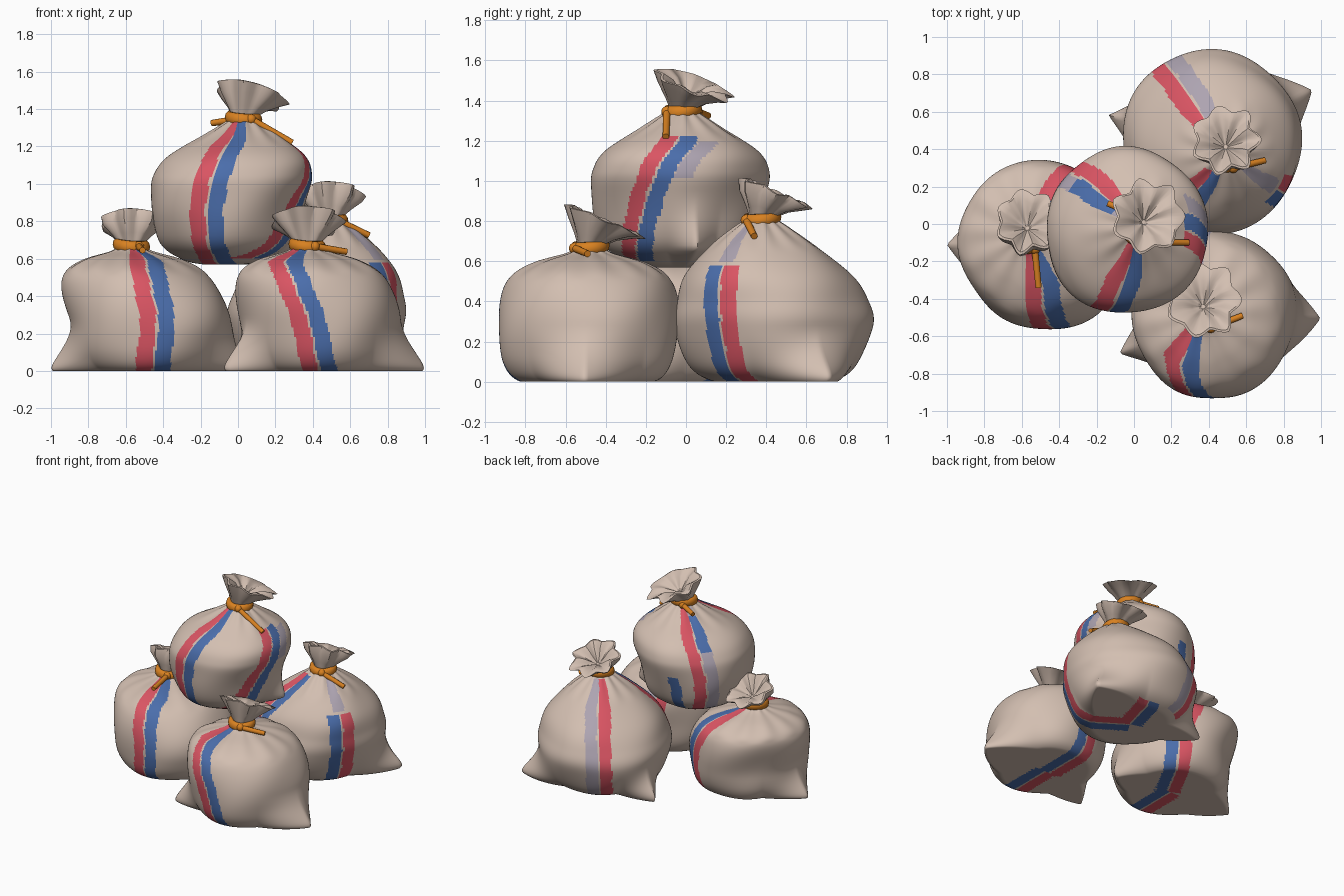
import bpy, bmesh, math, random
from mathutils import Vector

if "Cube" in bpy.data.objects:
    bpy.data.objects.remove(bpy.data.objects["Cube"])

random.seed(4)
TAU = 2 * math.pi


def material(name, *rgb):
    m = bpy.data.materials.new(name)
    m.diffuse_color = (*rgb, 1)
    m.use_nodes = True
    m.node_tree.nodes["Principled BSDF"].inputs["Base Color"].default_value = m.diffuse_color
    return m


cloth_mats = [material("cloth_beige", 0.65, 0.52, 0.44), material("stripe_red", 0.70, 0.09, 0.125),
              material("stripe_blue", 0.07, 0.155, 0.41), material("stripe_pale", 0.42, 0.37, 0.44)]
CLOTH, RED, BLUE, PALE = range(4)
rope_mat = material("rope_orange", 0.69, 0.22, 0.015)


def finish(bm, name, mats, angle):
    bmesh.ops.recalc_face_normals(bm, faces=bm.faces)
    me = bpy.data.meshes.new(name)
    bm.to_mesh(me)
    bm.free()
    for m in mats:
        me.materials.append(m)
    ob = bpy.data.objects.new(name, me)
    bpy.context.collection.objects.link(ob)
    bpy.ops.object.select_all(action='DESELECT')
    ob.select_set(True)
    bpy.context.view_layer.objects.active = ob
    bpy.ops.object.shade_smooth_by_angle(angle=math.radians(angle))


def loft(rings, closed=False):
    """Skin rings of points, capped at the ends or joined in a loop."""
    bm = bmesh.new()
    vs = [[bm.verts.new(p) for p in ring] for ring in rings]
    n = len(vs[0])
    for a, b in zip(vs, vs[1:] + vs[:1] if closed else vs[1:]):
        for i in range(n):
            bm.faces.new((a[i], a[(i + 1) % n], b[(i + 1) % n], b[i]))
    if not closed:
        bm.faces.new(vs[0])
        bm.faces.new(vs[-1])
    return bm


def spline(pts, steps):
    """Smooth curve through the profile points."""
    p = [Vector(q) for q in pts]
    out = []
    for i in range(len(p) - 1):
        a, b = p[i], p[i + 1]
        ta = (b - p[max(i - 1, 0)]) / 2
        tb = (p[min(i + 2, len(p) - 1)] - a) / 2
        for k in range(steps):
            t = k / steps
            s = t * t * (3 - 2 * t)
            out.append(a.lerp(b, s) + ta * t * (1 - t)**2 - tb * t * t * (1 - t))
    return out + [p[-1]]


def make_body(name, profile, base, centre, ring, ears, stripes, seg=230):
    height = profile[-1][1]
    ph = random.uniform(0, TAU)

    def axis(z):                                  # the sack leans toward its neck
        t = min(1, max(0, (z / height - 0.3) / 0.7))
        return Vector(centre).lerp(ring.xy, t * t * (3 - 2 * t))

    rings = []
    for r0, z in spline([(0.004, 0), (profile[0][0] / 2, 0)] + profile, 8):
        c, loop, z = axis(z), [], max(z, 0)
        pleat = max(0, 1 - (height - z) / 0.16)
        grow = min(1, r0 / 0.25)
        for i in range(seg):
            a = TAU * i / seg
            r = r0 * (1 + 0.06 * pleat * math.cos(12 * a + ph))
            r += grow * 0.005 * (math.sin(3 * a + 7 * z + ph) + math.sin(5 * a - 11 * z + 2 * ph))
            for az, amp, width in ears:           # pointed bottom corners
                d = abs((a - math.radians(az) + math.pi) % TAU - math.pi)
                r += (amp * max(0, 1 - d / width) ** 1.4 * grow ** 2
                      * max(0, 1 - abs(z - base / 6) / 0.28) ** 1.8)
            loop.append((c.x + r * math.cos(a), c.y + 1.04 * r * math.sin(a), base + z))
        rings.append(loop)
    bm = loft(rings)
    # stripes: a pair of bands from the neck down the side and under the sack
    for f in bm.faces:
        p = f.calc_center_median()
        z = p.z - base
        d = p.xy - axis(z)
        upper = z > 0.3
        taper = min(1, 0.25 + d.length / 0.4) if upper else 1
        pinch = min(1, d.length / 0.3) if upper else 1
        for az, off, slant, right, left, *limits in stripes:
            lo, hi = limits or (0, height - 0.015)
            u = Vector((math.cos(math.radians(az)), math.sin(math.radians(az))))
            x = u.x * d.y - u.y * d.x - (off + slant * (z - 0.4)) * pinch
            x += 0.003 * math.sin(40 * z + az)    # ragged edge
            for colour, side in ((right, -1), (left, 1)):
                if d.dot(u) > 0 and lo <= z <= hi and colour and abs(x - side * 0.05 * pinch) < 0.043 * taper:
                    f.material_index = colour
    finish(bm, name + "_body", cloth_mats, 60)


def make_ruffle(name, ring, tilt, flare, folds=7, per=8):
    """Open frilled mouth of cloth above the tie."""
    amp = [random.uniform(0.6, 1.3) for _ in range(folds)]
    path = [(-0.25, 0.07), (0.08, 0.066), (0.4, 0.105), (0.75, 0.155), (1.0, flare),
            (1.03, flare - 0.012), (0.93, 0.11), (0.7, 0.06), (0.5, 0.012)]
    reach = Vector((-0.18 * tilt[0], -0.18 * tilt[1], 0.132))
    rings = []
    for t, r0 in path:
        c, loop = ring + reach * t, []
        for i in range(folds * per):
            j, u = divmod(i, per)
            w = 0.6 * math.cos(TAU * u / per) + 0.4 * (abs(2 * u / per - 1) * 2 - 1)   # fold
            w *= amp[j] * (1 - u / per) + amp[(j + 1) % folds] * u / per
            a = TAU * i / (folds * per)
            r = min(r0, flare) * (1 + 0.13 * max(0.15, t) * w)
            dx, dy = r * math.cos(a), r * math.sin(a)
            dz = max(0, t) * (tilt[0] * dx + tilt[1] * dy - 0.008 * w)
            loop.append(c + Vector((dx, dy, dz)))
        rings.append(loop)
    finish(loft(rings), name + "_ruffle", cloth_mats[:1], 35)


def make_tie(name, ring, tails):
    """Rope ring, knot and loose ends."""
    rings = []
    for i in range(36):
        a, loop = TAU * i / 36, []
        for k in range(10):
            b = TAU * k / 10
            r = 0.076 + 0.024 * math.cos(b)
            x, y = r * math.cos(a), r * math.sin(a)
            loop.append(ring + Vector((x, y, 0.034 * math.sin(b) - 0.08 * x + 0.1 * y)))
        rings.append(loop)
    finish(loft(rings, closed=True), name + "_rope_ring", [rope_mat], 60)
    for i, end in enumerate(tails):
        s = 1 if end[0] > 0 else -1
        p, q = ring + Vector((0.04 * s, -0.075 * s, -0.005)), ring + Vector(end)
        bm = bmesh.new()
        bmesh.ops.create_cone(bm, cap_ends=True, segments=10, radius1=0.019, radius2=0.017, depth=(q - p).length)
        m = (q - p).to_track_quat('Z', 'Y').to_matrix().to_4x4()
        m.translation = (p + q) / 2
        bm.transform(m)
        knot = bmesh.ops.create_uvsphere(bm, u_segments=12, v_segments=8, radius=0.028)
        bmesh.ops.translate(bm, verts=knot["verts"], vec=p)
        finish(bm, f"{name}_rope_end_{i}", [rope_mat], 50)


def make_sack(name, profile, centre, ring, ears, stripes, tails, flare, tilt=(0, -0.42), base=0):
    ring = Vector(ring)
    make_body(name, profile, base, centre, ring, ears, stripes)
    make_ruffle(name, ring, tilt, flare)
    make_tie(name, ring, tails)


# half outlines (radius, height) from the base to the neck
LOW = [(0.32, 0), (0.40, 0.09), (0.43, 0.28), (0.42, 0.43), (0.37, 0.53), (0.26, 0.595), (0.11, 0.64), (0.065, 0.67)]
TALL = [(0.28, 0), (0.40, 0.08), (0.475, 0.28), (0.455, 0.41), (0.40, 0.53), (0.27, 0.66), (0.12, 0.775), (0.065, 0.81)]
ROUND = [(0.23, 0.03), (0.355, 0.13), (0.42, 0.38), (0.42, 0.49), (0.36, 0.585), (0.20, 0.69), (0.11, 0.75), (0.065, 0.78)]

# ears: (direction, length, width); stripes: (direction, offset, slant, right and left colour, heights)
make_sack("left_sack", LOW, (-0.46, -0.13), (-0.57, -0.06, 0.67),
          ears=[(178, 0.22, 0.65), (-10, 0.12, 0.5)],
          stripes=[(-90, 0.05, 0.12, RED, BLUE), (62, -0.03, 0, BLUE, RED)],
          tails=[(0.06, -0.28, -0.025)], flare=0.16)

make_sack("front_right_sack", LOW, (0.44, -0.485), (0.37, -0.48, 0.67),
          ears=[(-2, 0.235, 0.75), (201, 0.22, 0.45)],
          stripes=[(-90, -0.085, -0.2, RED, BLUE), (90, 0.08, 0.1, PALE, RED), (90, 0.08, 0.1, BLUE, RED, 0, 0.4)],
          tails=[(0.21, -0.01, -0.033)], flare=0.19)

make_sack("back_right_sack", TALL, (0.41, 0.44), (0.49, 0.375, 0.81),
          ears=[(26, 0.31, 0.75), (166, 0.26, 0.45)],
          stripes=[(-33, -0.01, 0, BLUE, RED, 0, 0.58), (-33, 0.04, 0, PALE, CLOTH, 0.6, 0.77),
                   (120, 0, 0, PALE, RED, 0.02, 0.79), (75, 0, 0, RED, BLUE, 0, 0.02),
                   (-125, 0, 0, RED, BLUE, 0.35, 0.77)],
         tails=[(0.21, -0.035, -0.085)], flare=0.17)

make_sack("top_sack", ROUND, (-0.07, -0.045), (0.03, -0.02, 1.35),
          ears=[(12, 0.13, 0.35)],
          stripes=[(-104, 0, 0, RED, BLUE), (-19, 0, 0.35, RED, BLUE, 0.03, 0.66),
                   (-19, 0.19, 0.35, PALE, CLOTH, 0.45, 0.62),
                   (135, 0, 0, RED, PALE), (135, 0, 0, RED, BLUE, 0.54, 0.72),
                   (102, -0.05, 0, CLOTH, BLUE, 0.08, 0.35)],
          tails=[(0.26, -0.08, -0.13), (-0.17, 0.13, -0.025)],
          flare=0.185, tilt=(-0.25, -0.33), base=0.57)
